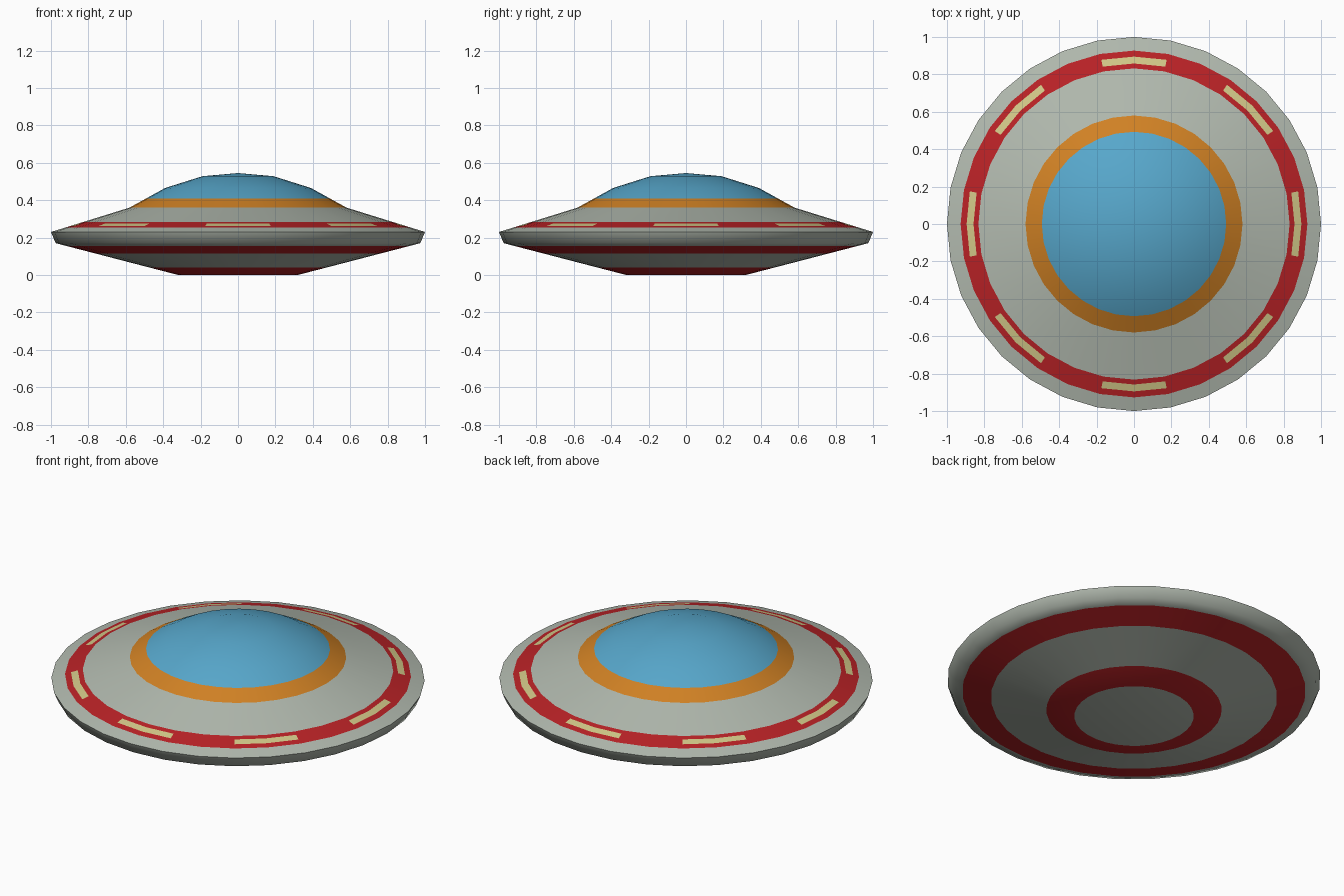
import bpy, bmesh, math

if "Cube" in bpy.data.objects:
    bpy.data.objects.remove(bpy.data.objects["Cube"])

SIDES = 32


def material(name, rgb):
    """Flat colour given as 0-255 display values."""
    def lin(c):
        c /= 255
        return c / 12.92 if c <= 0.04045 else ((c + 0.055) / 1.055) ** 2.4
    m = bpy.data.materials.new(name)
    m.diffuse_color = (*[lin(c) for c in rgb], 1)
    m.use_nodes = True
    m.node_tree.nodes["Principled BSDF"].inputs["Base Color"].default_value = m.diffuse_color
    return m


GREY = material("hull grey", (178, 186, 175))
RED = material("stripe red", (186, 34, 38))
YELLOW = material("light yellow", (210, 200, 136))
ORANGE = material("collar orange", (208, 129, 36))
BLUE = material("dome blue", (87, 167, 203))


def on_line(r, a, b):
    """Profile point at radius r on the straight line from a to b."""
    t = (r - a[0]) / (b[0] - a[0])
    return (r, a[1] + t * (b[1] - a[1]))


def lathe(name, points, bands, mats, colour):
    """Spin a profile of (r, z); colour(band name, segment) picks a material."""
    bm = bmesh.new()
    rings = []
    for r, z in points:
        if r == 0:
            rings.append([bm.verts.new((0, 0, z))] * SIDES)
        else:
            rings.append([bm.verts.new((r * math.cos(a), r * math.sin(a), z))
                          for a in (2 * math.pi * k / SIDES for k in range(SIDES))])
    for low, high, band in zip(rings, rings[1:], bands):
        for k in range(SIDES):
            n = (k + 1) % SIDES
            loop = list(dict.fromkeys((low[k], low[n], high[n], high[k])))
            bm.faces.new(loop).material_index = mats.index(colour(band, k))
    mesh = bpy.data.meshes.new(name)
    bm.to_mesh(mesh)
    bm.free()
    for m in mats:
        mesh.materials.append(m)
    ob = bpy.data.objects.new(name, mesh)
    bpy.context.collection.objects.link(ob)
    bpy.context.view_layer.objects.active = ob
    ob.select_set(True)
    bpy.ops.object.shade_smooth_by_angle(angle=math.radians(60))
    ob.select_set(False)


# Main corners of the profile
base, rim_low, rim_high = (0.32, 0.0), (0.975, 0.17), (1.0, 0.23)
shoulder, dome_mid = (0.58, 0.36), (0.39, 0.465)

# Hull: flat base, striped belly, rim, striped top with eight lights
hull = [(0, 0), base]
hull += [on_line(r, base, rim_low) for r in (0.47, 0.767, 0.92)]
hull += [rim_low, rim_high]
hull += [on_line(r, rim_high, shoulder) for r in (0.927, 0.895, 0.858, 0.832)]
hull += [shoulder]
hull_bands = ["grey", "red", "grey", "red", "grey", "grey", "grey",
              "red", "lights", "red", "grey"]


def hull_colour(band, k):
    if band == "lights":
        return YELLOW if k % 4 in (0, 3) else RED
    return RED if band == "red" else GREY


lathe("saucer_hull", hull, hull_bands, [GREY, RED, YELLOW], hull_colour)

# Collar around the dome
collar_top = on_line(0.493, shoulder, dome_mid)
lathe("dome_collar", [shoulder, collar_top], ["collar"], [ORANGE],
      lambda band, k: ORANGE)

# Glass dome
lathe("glass_dome", [collar_top, dome_mid, (0.19, 0.528), (0, 0.545)],
      ["glass"] * 3, [BLUE], lambda band, k: BLUE)

# Point the base disc's faces downwards
for p in bpy.data.objects["saucer_hull"].data.polygons:
    if p.center.z < 1e-5 and p.normal.z > 0:
        p.flip()
